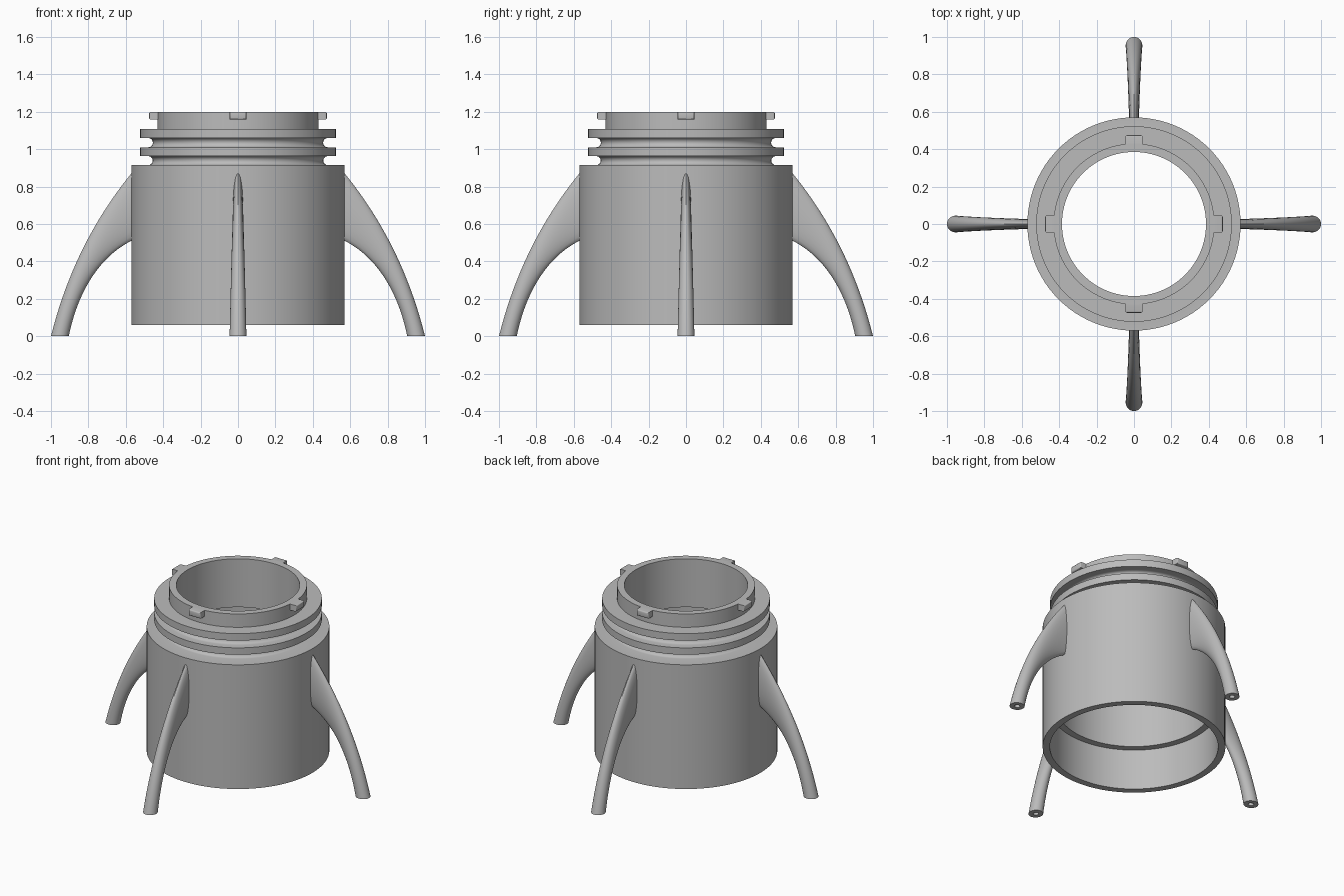
import bpy, bmesh, math
from mathutils import Vector, Matrix
from mathutils.geometry import interpolate_bezier

cube = bpy.data.objects.get("Cube")
if cube:
    bpy.data.objects.remove(cube, do_unlink=True)

grey = bpy.data.materials.new("light grey plastic")
grey.use_nodes = True
colour = (0.5, 0.5, 0.5, 1)
grey.diffuse_color = colour
grey.node_tree.nodes["Principled BSDF"].inputs["Base Color"].default_value = colour


def finish(bm, name):
    """Turn a bmesh into a shaded object."""
    bmesh.ops.recalc_face_normals(bm, faces=bm.faces)
    mesh = bpy.data.meshes.new(name)
    bm.to_mesh(mesh)
    bm.free()
    mesh.materials.append(grey)
    ob = bpy.data.objects.new(name, mesh)
    bpy.context.collection.objects.link(ob)
    bpy.ops.object.select_all(action='DESELECT')
    ob.select_set(True)
    bpy.context.view_layer.objects.active = ob
    bpy.ops.object.shade_smooth_by_angle(angle=math.radians(35))
    return ob


def bridge(bm, a, b):
    for i in range(len(a)):
        j = (i + 1) % len(a)
        bm.faces.new((a[i], a[j], b[j], b[i]))


def lathe(name, profile, steps=96):
    """Closed profile of (radius, height) swept round z."""
    bm = bmesh.new()
    rings = []
    for k in range(steps):
        a = math.tau * k / steps
        rings.append([bm.verts.new((r * math.cos(a), r * math.sin(a), z)) for r, z in profile])
    for k in range(steps):
        bridge(bm, rings[k], rings[(k + 1) % steps])
    return finish(bm, name)


def groove(low, high, r=0.48):
    """Round-bottomed groove, listed from its lower to its upper edge."""
    h = (high - low) / 2
    angles = [math.pi * i / 8 for i in range(9)]
    return [(r - h * math.sin(a), low + h - h * math.cos(a)) for a in angles]


# Hollow body with two flanges, top collar and stepped bore
profile = [(0.525, 0.06), (0.57, 0.06), (0.57, 0.915)]
profile += groove(0.915, 0.963) + [(0.523, 0.963), (0.523, 1.01)]
profile += groove(1.01, 1.06) + [(0.523, 1.06), (0.523, 1.108)]
profile += [(0.43, 1.108), (0.43, 1.2), (0.385, 1.2), (0.385, 0.867),
            (0.48, 0.867), (0.48, 0.34), (0.525, 0.34)]
lathe("body", profile)


def leg(name, angle, sides=24, stations=20):
    outer = interpolate_bezier(Vector((1, 0, 0)), Vector((0.92, 0, 0.32)),
                               Vector((0.78, 0, 0.62)), Vector((0.55, 0, 0.895)), stations)
    inner = interpolate_bezier(Vector((0.905, 0, 0)), Vector((0.86, 0, 0.22)),
                               Vector((0.75, 0, 0.43)), Vector((0.55, 0, 0.52)), stations)
    bm = bmesh.new()

    def ring(o, i, w, scale=1):
        mid, half = (o + i) / 2, (o - i) / 2 * scale
        turn = [math.tau * k / sides for k in range(sides)]
        return [bm.verts.new(mid + half * math.cos(a) + Vector((0, w * scale * math.sin(a), 0)))
                for a in turn]

    rings = []
    for k in range(stations):
        w = 0.045 - 0.019 * k / (stations - 1)
        rings.append(ring(outer[k], inner[k], w))
    # small blind hole in the foot
    hole = [ring(outer[k], inner[k], 0.045, 0.38) for k in (4, 0)]
    chain = hole + rings
    for a, b in zip(chain, chain[1:]):
        bridge(bm, a, b)
    bm.faces.new(chain[0])
    bm.faces.new(chain[-1])
    bmesh.ops.rotate(bm, verts=bm.verts, matrix=Matrix.Rotation(angle, 3, 'Z'))
    finish(bm, name)


def tab(name, angle):
    bm = bmesh.new()
    bmesh.ops.create_cube(bm, size=1)
    bmesh.ops.scale(bm, verts=bm.verts, vec=(0.065, 0.09, 0.042))
    bmesh.ops.translate(bm, verts=bm.verts, vec=(0.4425, 0, 1.179))
    # round the outer edges
    edges = [e for e in bm.edges if all(v.co.x > 0.45 for v in e.verts)]
    bmesh.ops.bevel(bm, geom=edges, offset=0.009, segments=3, profile=0.5, affect='EDGES')
    bmesh.ops.rotate(bm, verts=bm.verts, matrix=Matrix.Rotation(angle, 3, 'Z'))
    finish(bm, name)


# Four legs and four locking tabs
for n, side in enumerate(("left", "back", "right", "front")):
    leg(side + "_leg", n * math.pi / 2)
    tab(side + "_tab", n * math.pi / 2)
